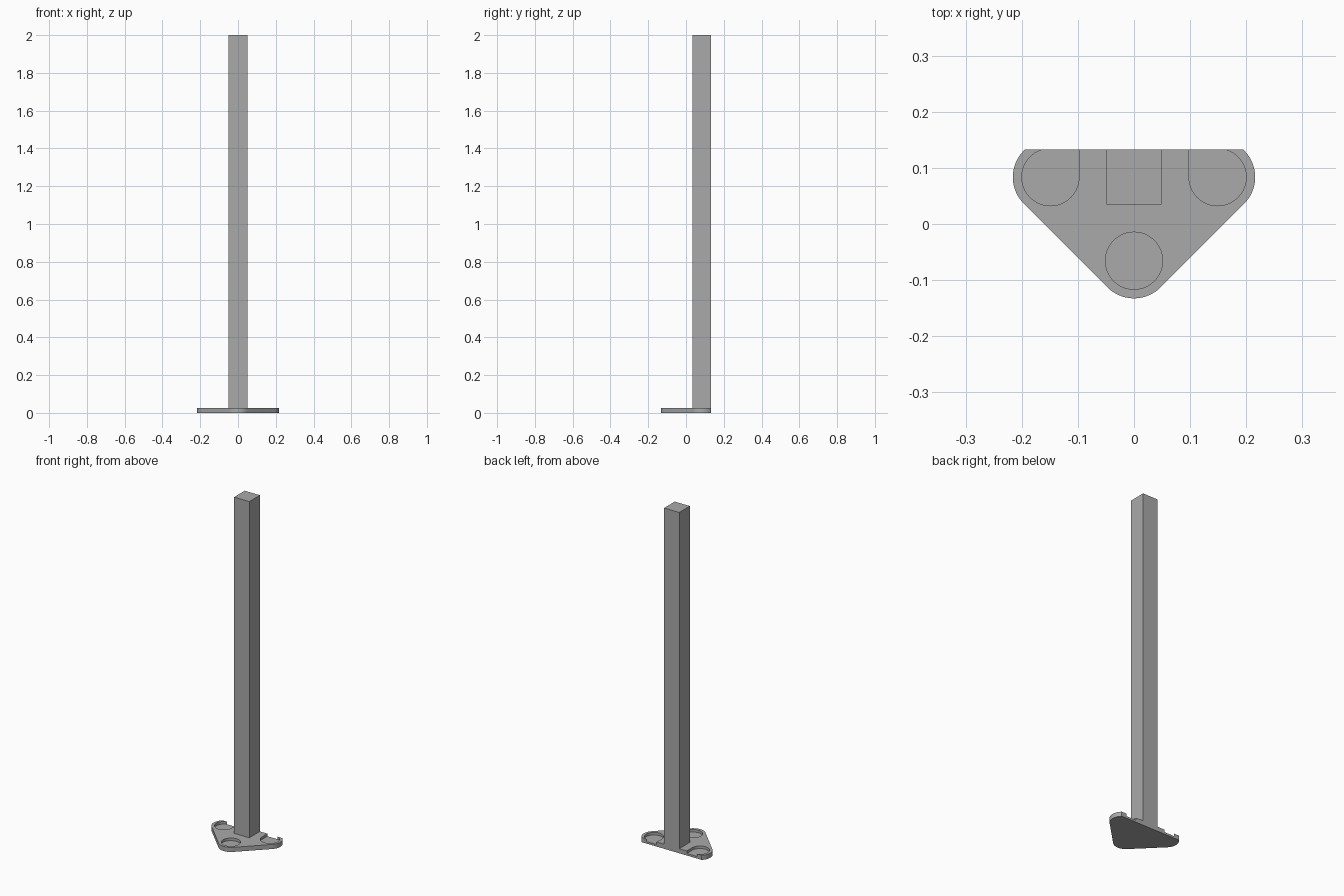
import bpy, bmesh
from math import sin, cos, asin, pi, radians

BACK, THICK, FLOOR = 0.1325, 0.027, 0.012   # rear face, plate height, pocket floor
R_OUT, R_IN = 0.067, 0.051                  # plate corner and pocket radii
FRONT, SIDE = (0, -0.0655), (0.149, 0.0835) # corner centres

cube = bpy.data.objects.get("Cube")
if cube:
    bpy.data.objects.remove(cube, do_unlink=True)

grey = bpy.data.materials.new("matte_grey")
grey.use_nodes = True
grey.diffuse_color = (0.4, 0.4, 0.4, 1)
grey.node_tree.nodes["Principled BSDF"].inputs["Base Color"].default_value = (0.4, 0.4, 0.4, 1)


def arc(centre, r, a0, a1, n=24):
    return [(centre[0] + r * cos(a0 + (a1 - a0) * i / n),
             centre[1] + r * sin(a0 + (a1 - a0) * i / n)) for i in range(n + 1)]


def prism(name, outline, z0, z1):
    bm = bmesh.new()
    face = bm.faces.new([bm.verts.new((x, y, z0)) for x, y in outline])
    top = bmesh.ops.extrude_face_region(bm, geom=[face])["geom"]
    bmesh.ops.translate(bm, vec=(0, 0, z1 - z0),
                        verts=[v for v in top if isinstance(v, bmesh.types.BMVert)])
    bmesh.ops.recalc_face_normals(bm, faces=bm.faces)
    mesh = bpy.data.meshes.new(name)
    bm.to_mesh(mesh)
    bm.free()
    mesh.materials.append(grey)
    ob = bpy.data.objects.new(name, mesh)
    bpy.context.collection.objects.link(ob)
    return ob


def mirrored(points):
    return [(-x, y) for x, y in reversed(points)]


# Rounded triangular plate with its rear corners cut flat
corner = arc(SIDE, R_OUT, -pi / 4, asin((BACK - SIDE[1]) / R_OUT))
nose = arc(FRONT, R_OUT, radians(225), radians(315))
plate = prism("base_plate", nose + corner + mirrored(corner), 0, THICK)

# Round pocket in front, two pockets open to the rear
side_pocket = arc(SIDE, R_IN, pi, pi * 2 + asin((BACK - SIDE[1]) / R_IN), 40)
side_pocket += [(side_pocket[-1][0], BACK + 0.02), (SIDE[0] - R_IN, BACK + 0.02)]
pockets = {"front_pocket_cutter": arc(FRONT, R_IN, 0, 2 * pi, 48)[:-1],
           "left_pocket_cutter": side_pocket,
           "right_pocket_cutter": mirrored(side_pocket)}
cutters = []
for name, outline in pockets.items():
    cutter = prism(name, outline, FLOOR, THICK + 0.02)
    cutter.hide_render = True
    mod = plate.modifiers.new(name, "BOOLEAN")
    mod.operation, mod.solver, mod.object = "DIFFERENCE", "EXACT", cutter
    cutters.append(cutter)

bpy.context.view_layer.objects.active = plate
plate.select_set(True)
for mod in list(plate.modifiers):
    bpy.ops.object.modifier_apply(modifier=mod.name)
for cutter in cutters:
    bpy.data.objects.remove(cutter, do_unlink=True)
bpy.ops.object.shade_smooth_by_angle(angle=radians(30))

# Square upright post, flush with the rear edge
w = 0.049
prism("upright_post", [(-w, BACK - 2 * w), (w, BACK - 2 * w), (w, BACK), (-w, BACK)], THICK, 2)
